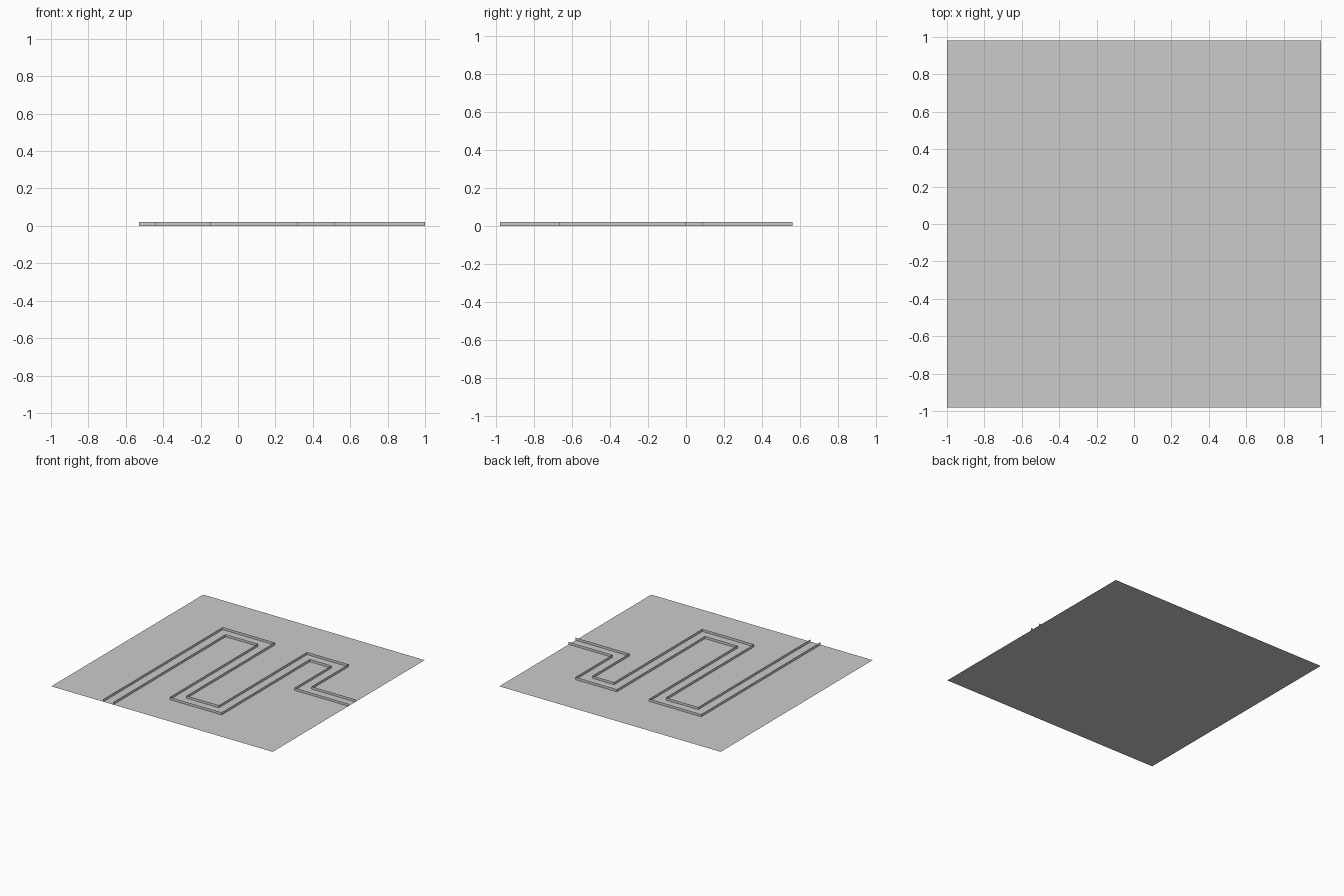
import bpy

if "Cube" in bpy.data.objects:
    bpy.data.objects.remove(bpy.data.objects["Cube"])

WALL_HEIGHT = 0.021
HALF_X, HALF_Y = 1.0, 0.98


def add_mesh(name, verts, faces):
    mesh = bpy.data.meshes.new(name)
    mesh.from_pydata(verts, [], faces)
    mesh.update()
    obj = bpy.data.objects.new(name, mesh)
    bpy.context.collection.objects.link(obj)
    return obj


def add_wall(name, path):
    # Paper-thin upright strip following a plan path
    n = len(path)
    verts = [(x, y, z) for z in (0.0, WALL_HEIGHT) for x, y in path]
    faces = [(i, i + 1, n + i + 1, n + i) for i in range(n - 1)]
    return add_mesh(name, verts, faces)


# Flat ground sheet
add_mesh("ground_sheet",
         [(-HALF_X, -HALF_Y, 0), (HALF_X, -HALF_Y, 0),
          (HALF_X, HALF_Y, 0), (-HALF_X, HALF_Y, 0)],
         [(0, 1, 2, 3)])

# Left-hand border of the winding lane
add_wall("lane_left_wall", [
    (-0.53, -HALF_Y), (-0.53, 0.56), (-0.06, 0.56), (-0.06, -0.577),
    (0.232, -0.577), (0.232, 0.56), (0.605, 0.56), (0.605, 0.085),
    (HALF_X, 0.085)])

# Right-hand border of the winding lane
add_wall("lane_right_wall", [
    (-0.44, -HALF_Y), (-0.44, 0.47), (-0.148, 0.47), (-0.148, -0.668),
    (0.32, -0.668), (0.32, 0.47), (0.515, 0.47), (0.515, -0.005),
    (HALF_X, -0.005)])
